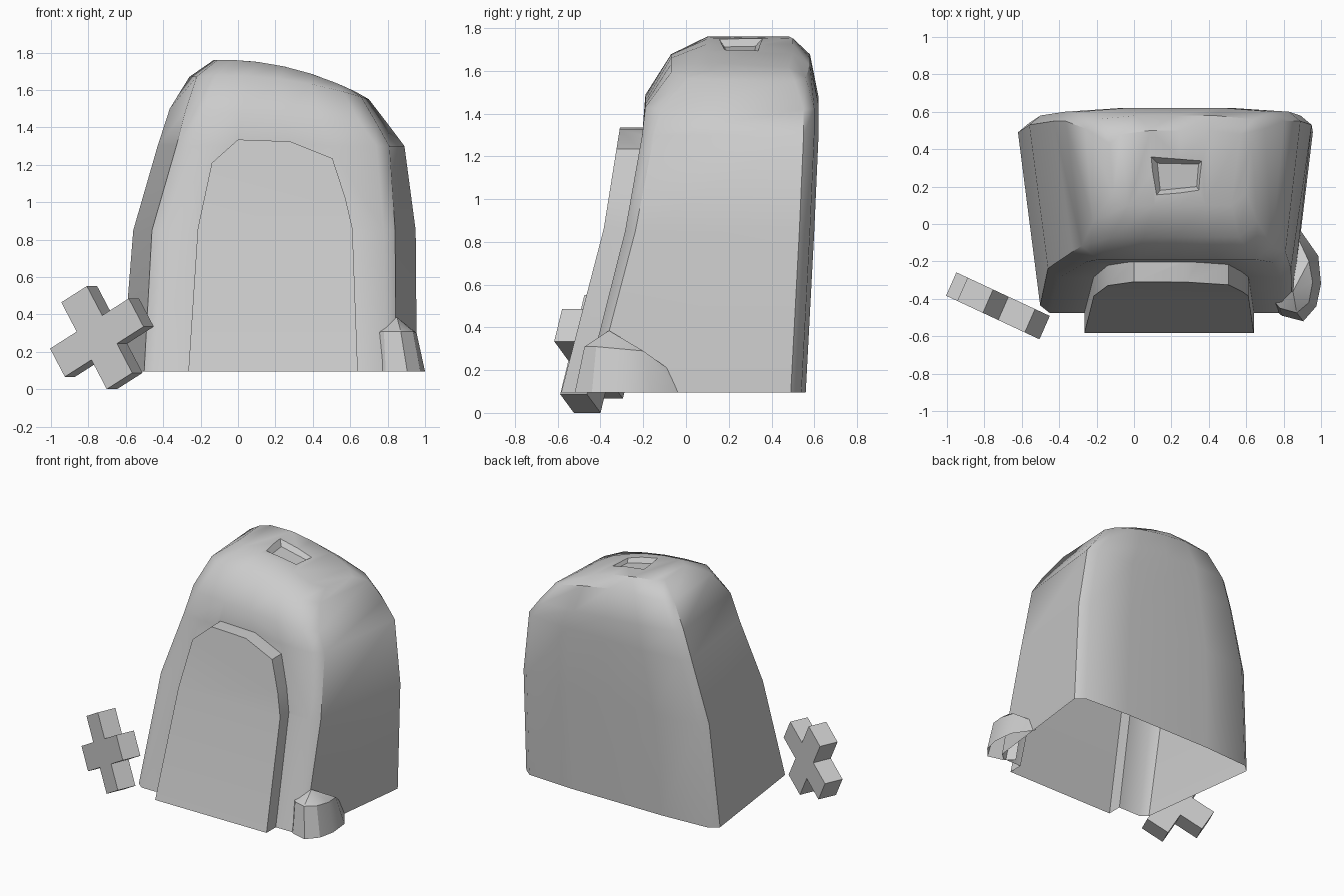
import bpy, bmesh, math

if "Cube" in bpy.data.objects:
    bpy.data.objects.remove(bpy.data.objects["Cube"])

SLOPE = lambda x: 1.775 - 0.2 * x          # roof height near the recess


def make(name, verts, faces, smooth=None):
    me = bpy.data.meshes.new(name)
    me.from_pydata(verts, [], faces)
    bm = bmesh.new()
    bm.from_mesh(me)
    bmesh.ops.recalc_face_normals(bm, faces=bm.faces)
    bm.to_mesh(me)
    bm.free()
    ob = bpy.data.objects.new(name, me)
    bpy.context.collection.objects.link(ob)
    if smooth:
        smooth_by_angle(ob, smooth)
    return ob


def activate(ob):
    bpy.ops.object.select_all(action='DESELECT')
    ob.select_set(True)
    bpy.context.view_layer.objects.active = ob


def smooth_by_angle(ob, deg):
    activate(ob)
    bpy.ops.object.shade_smooth_by_angle(angle=math.radians(deg))


def boolean(ob, other, op):
    m = ob.modifiers.new("cut", 'BOOLEAN')
    m.operation, m.object, m.solver = op, other, 'EXACT'
    activate(ob)
    bpy.ops.object.modifier_apply(modifier=m.name)
    bpy.data.objects.remove(other)


def bridge(n, layers):
    """Side quads between closed rings of n vertices."""
    return [(k * n + i, k * n + (i + 1) % n, (k + 1) * n + (i + 1) % n, (k + 1) * n + i)
            for k in range(layers - 1) for i in range(n)]


def half_ring(xl, xr, y, sign, c, d, height, bow):
    """Seven points along the front (sign 1) or back (sign -1) of a body ring."""
    a, b = xl + c, xr - c
    pts = [(xl, y + sign * (d + bow))]
    for t in (0, .25, .5, .75, 1):
        pts.append((a + (b - a) * t, y + (sign * bow if t in (0, 1) else 0)))
    pts.append((xr, y + sign * (d + bow)))
    return [(x, yy, height(x)) for x, yy in pts]


# Body: stacked chamfered rings
# left front, left back, right front, right back, y front, y back, z left, z right, chamfer, crown
RINGS = [
    (-.507, -.628, .845, .957, -.50, .555, 0, 0, .05, 0),
    (-.46, -.56, .84, .95, -.285, .60, .85, .85, .06, 0),
    (-.33, -.43, .81, .89, -.205, .62, 1.30, 1.30, .07, 0),
    (-.28, -.365, .74, .80, -.19, .62, 1.50, 1.42, .09, 0),
    (-.22, -.26, .66, .70, -.07, .58, 1.67, 1.55, .10, .05),
    (-.11, -.13, .60, .63, .10, .50, 1.76, 1.59, .08, .05),
]
verts = []
for lf, lb, rf, rb, yf, yb, zl, zr, c, crown in RINGS:
    def height(x):
        t = (x - lb) / (rb - lb)
        return zl + (zr - zl) * t + 4 * t * (1 - t) * crown
    verts += half_ring(lf, rf, yf, 1, c, c * .8, height, 0)
    verts += reversed(half_ring(lb, rb, yb, -1, .06, .05, height, .02))
faces = bridge(14, len(RINGS)) + [tuple(range(14))]
top = 14 * (len(RINGS) - 1)
faces += [(top + i, top + i + 1, top + 12 - i, top + 13 - i) for i in range(6)]
body = make("hut_body", verts, faces)

# Tapered recess in the roof
inner = [(.125, .325), (.345, .32), (.335, .2), (.14, .18)]
outer = [(.09, .36), (.37, .345), (.35, .175), (.12, .155)]
verts = [(x, y, SLOPE(x) - .035) for x, y in inner]
verts += [(2 * ox - ix, 2 * oy - iy, SLOPE(ox) + .035)
          for (ix, iy), (ox, oy) in zip(inner, outer)]
boolean(body, make("recess_cutter", verts, bridge(4, 2) + [(0, 1, 2, 3), (4, 5, 6, 7)]),
        'DIFFERENCE')

# Raised arched door leaning with the front wall
ARCH = [(-.275, -.05), (-.215, .86), (-.14, 1.21), (0, 1.335), (.28, 1.325),
        (.505, 1.235), (.575, 1.02), (.612, .86), (.646, -.05)]


def door_y(z):
    return -.385 + (z - .86) * (.26 if z < .86 else .16)


n = len(ARCH)
verts = [(x, door_y(z) + d, z) for d in (0, .2) for x, z in ARCH]
faces = bridge(n, 2)
for o in (0, n):
    faces += [(o, o + 1, o + 7, o + 8), tuple(o + i for i in range(1, 8))]
boolean(body, make("door_block", verts, faces), 'UNION')

# Trim to an open bottom
bm = bmesh.new()
bm.from_mesh(body.data)
bmesh.ops.bisect_plane(bm, geom=bm.verts[:] + bm.edges[:] + bm.faces[:],
                       plane_co=(0, 0, .095), plane_no=(0, 0, 1), clear_inner=True)
bm.to_mesh(body.data)
bm.free()
smooth_by_angle(body, 40)

# Boulder against the front corner
base = [(.88, -.02), (.985, -.17), (1.0, -.32), (.975, -.44), (.905, -.52), (.79, -.49), (.72, -.43)]
rim = [(.87, -.06, .19), (.935, -.2, .29), (.955, -.31, .30), (.935, -.42, .31),
       (.87, -.475, .31), (.78, -.45, .31), (.72, -.38, .30)]
verts = [(x, y, .095) for x, y in base] + rim + [(.85, -.36, .385)]
faces = [(i, i + 1, i + 8, i + 7) for i in range(6)]
faces += [(7 + i, 8 + i, 14) for i in range(6)]
make("boulder", verts, faces, 30)

# Tilted plus-shaped marker
w, l = .087, .268
plus = []
for k in range(4):
    for a, b in ((w, w), (w, l), (-w, l)):
        for _ in range(k):
            a, b = -b, a
        plus.append((a, b))
yaw, roll = math.radians(-25), math.radians(30)
verts = []
for dx, dy in ((0, 0), (.055, .125)):
    for a, b in plus:
        u = a * math.cos(roll) - b * math.sin(roll)
        z = a * math.sin(roll) + b * math.cos(roll)
        verts.append((-.755 + u * math.cos(yaw) + dx, -.5 + u * math.sin(yaw) + dy, .276 + z))
make("crossed_marker", verts, bridge(12, 2) + [tuple(range(12)), tuple(range(12, 24))])
